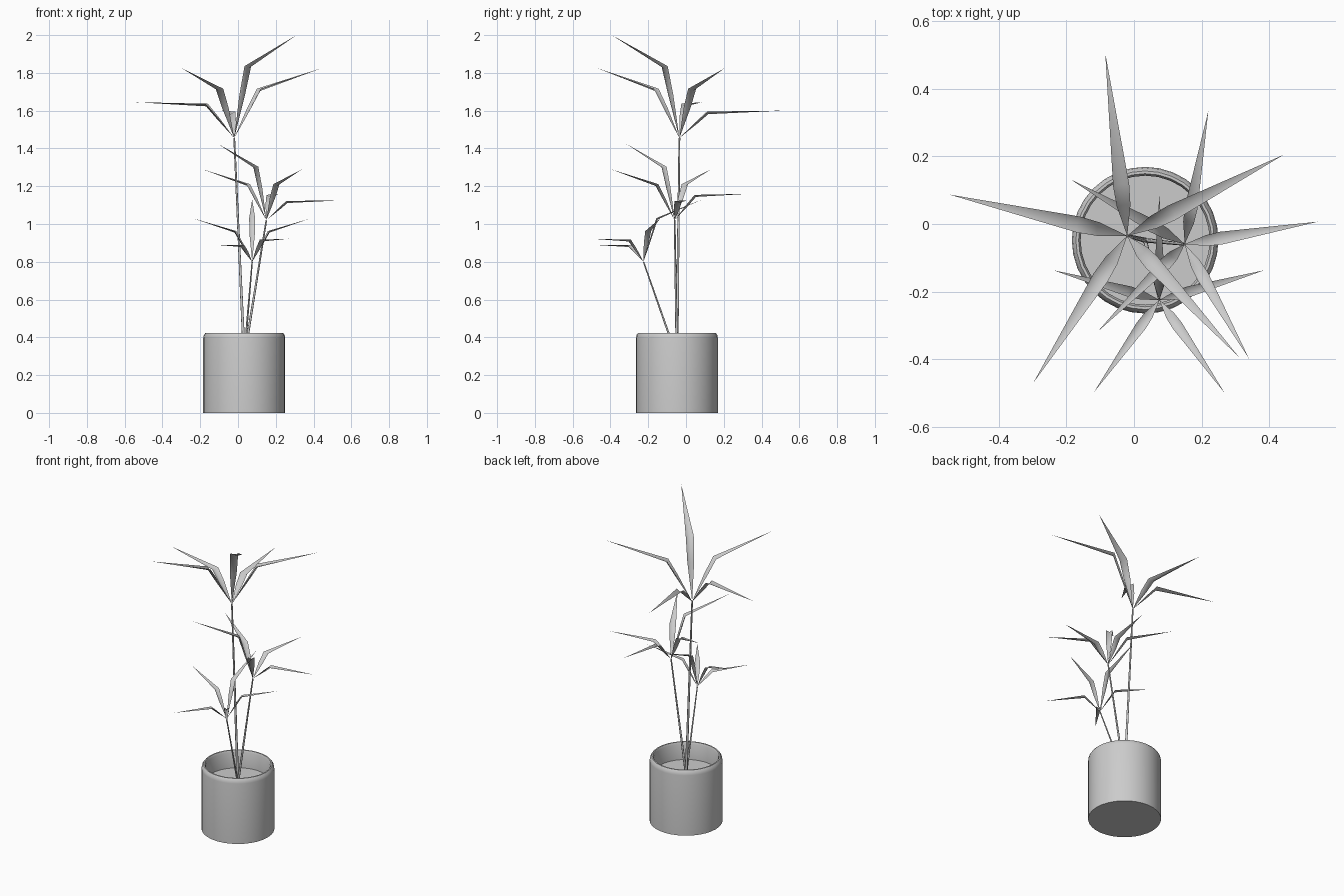
import bpy, bmesh
from math import pi, radians
from mathutils import Vector, Matrix

cube = bpy.data.objects.get("Cube")
if cube:
    bpy.data.objects.remove(cube, do_unlink=True)

grey = bpy.data.materials.new("plain_grey")
grey.use_nodes = True
grey.diffuse_color = (0.6, 0.6, 0.6, 1)
grey.node_tree.nodes["Principled BSDF"].inputs["Base Color"].default_value = (0.6, 0.6, 0.6, 1)

POT_CENTRE = Vector((0.033, -0.048, 0))
SOIL_Z = 0.31


def finish(name, bm, angle=40):
    """Turn a bmesh into a smooth shaded object."""
    mesh = bpy.data.meshes.new(name)
    bm.to_mesh(mesh)
    bm.free()
    mesh.materials.append(grey)
    obj = bpy.data.objects.new(name, mesh)
    bpy.context.collection.objects.link(obj)
    bpy.ops.object.select_all(action='DESELECT')
    bpy.context.view_layer.objects.active = obj
    obj.select_set(True)
    bpy.ops.object.shade_smooth_by_angle(angle=radians(angle))
    return obj


def make_pot():
    """Revolve the wall profile from the base up over the rounded rim."""
    profile = [(0, 0), (0.217, 0), (0.217, 0.395), (0.214, 0.412), (0.205, 0.424),
               (0.197, 0.424), (0.191, 0.412), (0.191, SOIL_Z - 0.02)]
    bm = bmesh.new()
    verts = [bm.verts.new((r, 0, z)) for r, z in profile]
    edges = [bm.edges.new(pair) for pair in zip(verts, verts[1:])]
    bmesh.ops.spin(bm, geom=verts + edges, cent=(0, 0, 0), axis=(0, 0, 1),
                   angle=2 * pi, steps=32, use_duplicate=False)
    bmesh.ops.remove_doubles(bm, verts=bm.verts, dist=0.0005)
    bmesh.ops.recalc_face_normals(bm, faces=bm.faces)
    bmesh.ops.translate(bm, verts=bm.verts, vec=POT_CENTRE)
    finish("pot", bm)


def make_soil():
    bm = bmesh.new()
    place = Matrix.Translation(POT_CENTRE + Vector((0, 0, SOIL_Z)))
    bmesh.ops.create_circle(bm, cap_ends=True, segments=32, radius=0.192, matrix=place)
    finish("soil", bm)


def make_stem(name, top, radius):
    """Thin tapering rod from the soil to the leaf crown."""
    base = POT_CENTRE + Vector((0, 0, SOIL_Z - 0.015))
    axis = top - base
    bm = bmesh.new()
    place = Matrix.Translation((base + top) / 2) @ axis.to_track_quat('Z', 'Y').to_matrix().to_4x4()
    bmesh.ops.create_cone(bm, cap_ends=True, segments=8, radius1=radius,
                          radius2=radius * 0.6, depth=axis.length, matrix=place)
    finish(name, bm, 60)


def add_leaf(bm, crown, tip, half_width):
    """Bent, slightly folded blade: steep to the knee, then flatter to the tip."""
    reach = tip - crown
    flat = Vector((reach.x, reach.y, 0))
    slope = reach.z / flat.length
    # Steep leaves bend closer in, low leaves climb almost fully before the bend
    run, climb = (0.28, 0.92) if slope < 0.5 else (0.29, 0.69) if slope < 1 else (0.23, 0.69)
    knee = crown + flat * run + Vector((0, 0, reach.z * climb))
    side = Vector((0, 0, 1)).cross(flat).normalized()
    normal = (tip - crown).cross(side).normalized()
    rows = []
    for centre, width in ((crown.lerp(knee, 0.6), 0.85), (knee, 1.0)):
        w = half_width * width
        fold = normal * w * 0.3
        rows.append([bm.verts.new(p) for p in
                     (centre + side * w + fold, centre - fold, centre - side * w + fold)])
    root, end = bm.verts.new(crown), bm.verts.new(tip)
    lower, upper = rows
    for i in (0, 1):
        bm.faces.new((root, lower[i + 1], lower[i]))
        bm.faces.new((lower[i], lower[i + 1], upper[i + 1], upper[i]))
        bm.faces.new((upper[i], upper[i + 1], end))


# Each shoot: crown point, stem radius, leaf half width, leaf tips
shoots = {
    "tall": ((-0.02, -0.035, 1.455), 0.008, 0.024,
             [(-0.546, 0.087, 1.645), (-0.085, 0.505, 1.60), (0.443, 0.205, 1.825),
              (0.31, -0.393, 2.0), (-0.298, -0.47, 1.825)]),
    "middle": ((0.15, -0.06, 1.02), 0.007, 0.019,
               [(-0.107, -0.318, 1.425), (0.34, -0.398, 1.29), (-0.188, 0.132, 1.29),
                (0.545, 0.007, 1.125), (0.22, 0.335, 1.16)]),
    "short": ((0.075, -0.225, 0.80), 0.006, 0.016,
              [(0.075, 0.085, 1.13), (-0.238, -0.137, 1.03), (0.385, -0.137, 1.03),
               (-0.118, -0.497, 0.89), (0.268, -0.5, 0.922)]),
}

make_pot()
make_soil()
for label, (crown, radius, half_width, tips) in shoots.items():
    crown = Vector(crown)
    make_stem(label + "_stem", crown, radius)
    bm = bmesh.new()
    for tip in tips:
        add_leaf(bm, crown, Vector(tip), half_width)
    # Blades face the sky
    bm.normal_update()
    for face in bm.faces:
        if face.normal.z < 0:
            face.normal_flip()
    finish(label + "_leaves", bm, 80)
